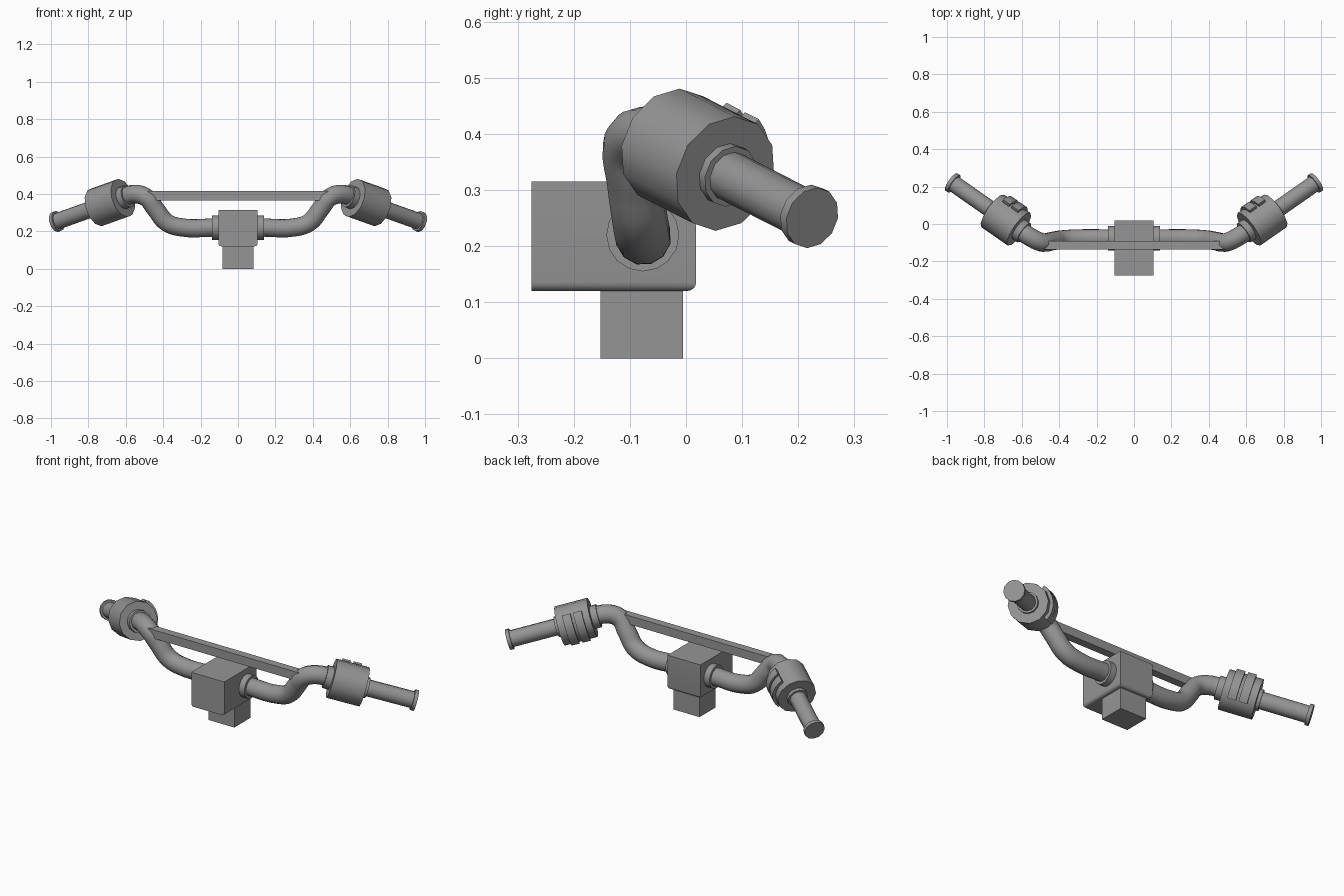
import bpy, bmesh, math
from mathutils import Vector, Matrix

cube = bpy.data.objects.get("Cube")
if cube:
    bpy.data.objects.remove(cube, do_unlink=True)

grey = bpy.data.materials.new("mid_grey")
grey.use_nodes = True
GREY = (0.3, 0.3, 0.3, 1)
grey.diffuse_color = GREY
grey.node_tree.nodes["Principled BSDF"].inputs["Base Color"].default_value = GREY


def finish(name, bm, mirror=False, smooth=True):
    mesh = bpy.data.meshes.new(name)
    bmesh.ops.recalc_face_normals(bm, faces=bm.faces[:])
    bm.to_mesh(mesh)
    bm.free()
    mesh.materials.append(grey)
    ob = bpy.data.objects.new(name, mesh)
    bpy.context.collection.objects.link(ob)
    if smooth:
        bpy.ops.object.select_all(action='DESELECT')
        ob.select_set(True)
        bpy.context.view_layer.objects.active = ob
        bpy.ops.object.shade_smooth_by_angle(angle=math.radians(40))
    if mirror:
        ob.modifiers.new("mirror", 'MIRROR')
    return ob


def box(name, lo, hi, round_edge=None):
    lo, hi = Vector(lo), Vector(hi)
    bm = bmesh.new()
    bmesh.ops.create_cube(bm, size=1, matrix=Matrix.Translation((lo + hi) / 2)
                          @ Matrix.Diagonal((*(hi - lo), 1)))
    if round_edge:
        edges = [e for e in bm.edges if round_edge((e.verts[0].co + e.verts[1].co) / 2)]
        bmesh.ops.bevel(bm, geom=edges, offset=0.016, segments=4, profile=0.5, affect='EDGES')
    return finish(name, bm, smooth=bool(round_edge))


def rod(name, start, end, radius, sides=12):
    axis = end - start
    turn = axis.to_track_quat('Z', 'Y').to_matrix().to_4x4()
    bm = bmesh.new()
    bmesh.ops.create_cone(bm, cap_ends=True, segments=sides, radius1=radius, radius2=radius,
                          depth=axis.length, matrix=Matrix.Translation((start + end) / 2) @ turn)
    return finish(name, bm, mirror=True)


# Central clamp and its post
box("stem_block", (-0.105, -0.275, 0.12), (0.105, 0.018, 0.315),
    lambda m: m.z < 0.13 and m.y > -0.2)
box("stem_post", (-0.083, -0.152, 0), (0.083, -0.005, 0.125))
rod("clamp_flange", Vector((0.1, -0.077, 0.22)), Vector((0.14, -0.077, 0.22)), 0.065, 16)

# Bent main tube
inner = Vector((0.615, -0.028, 0.379))
axis = Vector((0.787, 0.55, -0.28)).normalized()
half = [(0.14, -0.077, 0.22), (0.29, -0.077, 0.22), (0.38, -0.082, 0.247),
        (0.44, -0.092, 0.318), (0.492, -0.098, 0.382), tuple(inner - axis * 0.07), tuple(inner)]
path = [(-x, y, z) for x, y, z in reversed(half)] + half
curve = bpy.data.curves.new("main_tube", 'CURVE')
curve.dimensions = '3D'
curve.bevel_depth = 0.05
curve.bevel_resolution = 4
curve.resolution_u = 6
spline = curve.splines.new('BEZIER')
spline.bezier_points.add(len(path) - 1)
for point, co in zip(spline.bezier_points, path):
    point.co = co
    point.handle_left_type = point.handle_right_type = 'AUTO'
curve.materials.append(grey)
bpy.context.collection.objects.link(bpy.data.objects.new("main_tube", curve))

# Brace across the two bends
box("cross_brace", (-0.48, -0.135, 0.366), (0.48, -0.09, 0.415))


# Hand controls, laid out along the grip axis
def along(t):
    return inner + axis * t


LENGTH = 0.178
rod("inner_collar", along(-0.035), along(0.01), 0.062)
rod("control_housing", along(0), along(LENGTH), 0.106)
rod("outer_collar", along(LENGTH - 0.01), along(LENGTH + 0.018), 0.056)
rod("grip", along(LENGTH), along(0.45), 0.045)
rod("grip_end_cap", along(0.44), along(0.46), 0.056)

# Raised bands on the rear of each housing
rear = Vector((-axis.y, axis.x, 0)).normalized()
up = axis.cross(rear)
for name, start in (("inner_band", 0.035), ("outer_band", 0.095)):
    bm = bmesh.new()
    rings = []
    for i in range(9):
        a = math.radians(-48 + 12 * i)
        out = rear * math.cos(a) + up * math.sin(a)
        rings.append([bm.verts.new(along(t) + out * r) for t, r in
                      ((start, 0.09), (start, 0.121), (start + 0.045, 0.121), (start + 0.045, 0.09))])
    for a, b in zip(rings, rings[1:]):
        for j in range(4):
            k = (j + 1) % 4
            bm.faces.new((a[j], a[k], b[k], b[j]))
    bm.faces.new(rings[0])
    bm.faces.new(rings[-1])
    finish(name, bm, mirror=True)
